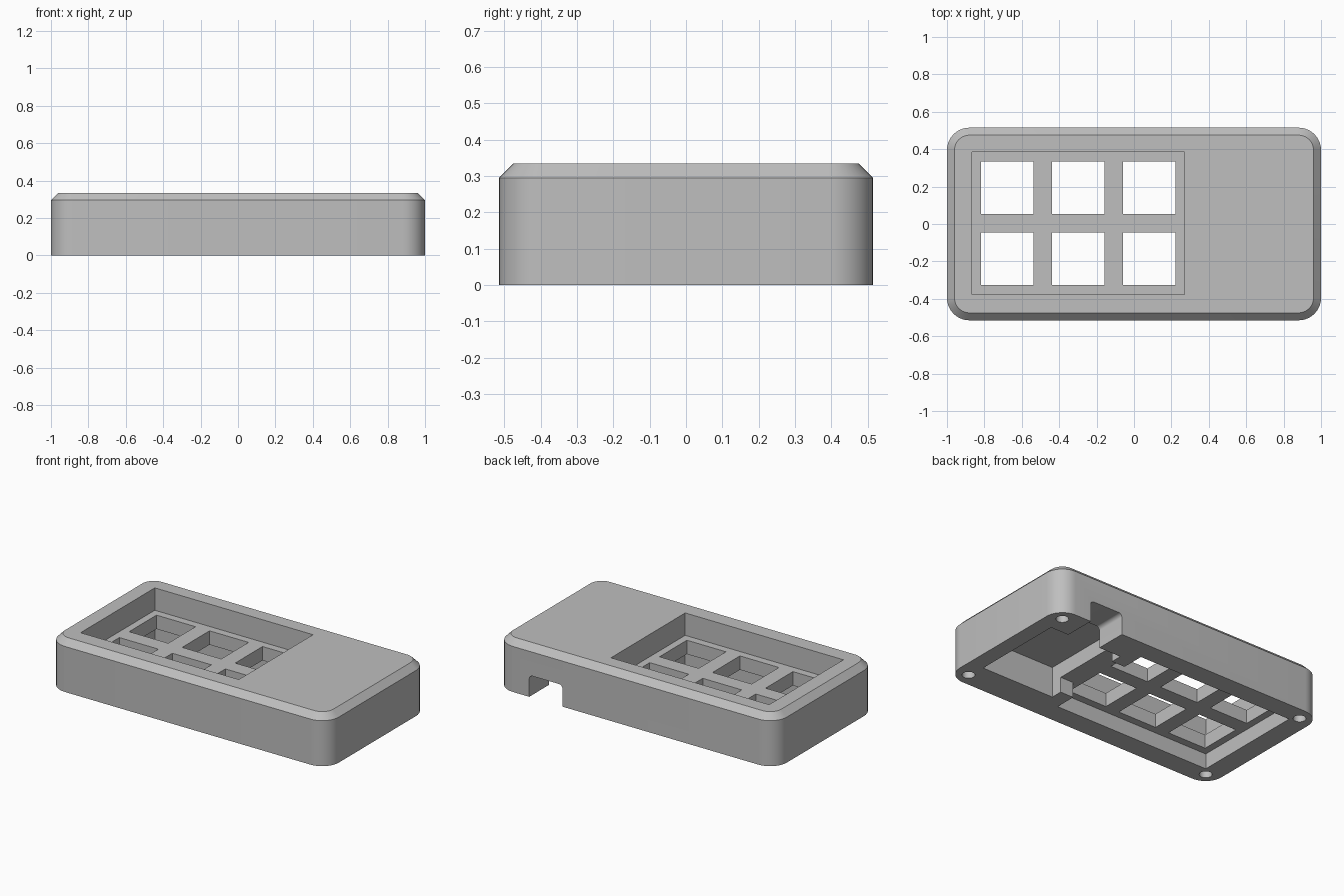
import bpy, bmesh, math
from mathutils import Matrix

old = bpy.data.objects.get("Cube")
if old:
    bpy.data.objects.remove(old, do_unlink=True)

HEIGHT, CHAMFER = 0.335, 0.04
HALF_X, HALF_Y, CORNER = 1.0, 0.515, 0.12
PITCH, KEY = 0.38, 0.28
WELL_X, WELL_Y = -0.298, 0.004      # centre of the key well
PLATE_BOTTOM, PLATE_TOP = 0.10, 0.19

grey = bpy.data.materials.new("plain grey")
grey.use_nodes = True
colour = (0.52, 0.52, 0.52, 1)
grey.diffuse_color = colour
grey.node_tree.nodes["Principled BSDF"].inputs["Base Color"].default_value = colour


def rounded_outline(hx, hy, r, steps=10):
    """Counter-clockwise rounded rectangle."""
    points = []
    for i, (sx, sy) in enumerate([(1, 1), (-1, 1), (-1, -1), (1, -1)]):
        for k in range(steps + 1):
            a = math.pi / 2 * (i + k / steps)
            points.append((sx * (hx - r) + r * math.cos(a),
                           sy * (hy - r) + r * math.sin(a)))
    return points


def loft(name, layers):
    """Closed solid through stacked (outline, z) layers."""
    bm = bmesh.new()
    rings = [[bm.verts.new((x, y, z)) for x, y in outline] for outline, z in layers]
    n = len(rings[0])
    for low, high in zip(rings, rings[1:]):
        for i in range(n):
            j = (i + 1) % n
            bm.faces.new((low[i], low[j], high[j], high[i]))
    bm.faces.new(rings[0][::-1])
    bm.faces.new(rings[-1])
    return finish(name, bm)


def finish(name, bm):
    bmesh.ops.recalc_face_normals(bm, faces=bm.faces)
    mesh = bpy.data.meshes.new(name)
    bm.to_mesh(mesh)
    bm.free()
    mesh.materials.append(grey)
    obj = bpy.data.objects.new(name, mesh)
    bpy.context.collection.objects.link(obj)
    return obj


def box(name, x0, x1, y0, y1, z0, z1):
    bm = bmesh.new()
    place = (Matrix.Translation(((x0 + x1) / 2, (y0 + y1) / 2, (z0 + z1) / 2))
             @ Matrix.Diagonal((x1 - x0, y1 - y0, z1 - z0, 1)))
    bmesh.ops.create_cube(bm, size=1, matrix=place)
    return finish(name, bm)


def cylinder(name, x, y, r, z0, z1):
    bm = bmesh.new()
    bmesh.ops.create_cone(bm, cap_ends=True, segments=32, radius1=r, radius2=r,
                          depth=z1 - z0, matrix=Matrix.Translation((x, y, (z0 + z1) / 2)))
    return finish(name, bm)


# Case shell: rounded block with a chamfered top edge
case = loft("keypad_case", [
    (rounded_outline(HALF_X, HALF_Y, CORNER), 0),
    (rounded_outline(HALF_X, HALF_Y, CORNER), HEIGHT - CHAMFER),
    (rounded_outline(HALF_X - CHAMFER, HALF_Y - CHAMFER, CORNER - CHAMFER), HEIGHT)])

# Key well above and below the switch plate
wx, wy = PITCH * 1.5 - 0.003, PITCH
well = (WELL_X - wx, WELL_X + wx, WELL_Y - wy, WELL_Y + wy)
cutters = [box("key_well_top", *well, PLATE_TOP, HEIGHT + 0.1),
           box("key_well_bottom", *well, -0.1, PLATE_BOTTOM)]

# Switch openings, three columns by two rows
for col in (-1, 0, 1):
    for row in (-0.5, 0.5):
        x, y, h = WELL_X + col * PITCH, WELL_Y + row * PITCH, KEY / 2
        cutters.append(box("switch_hole", x - h, x + h, y - h, y + h, 0.05, 0.25))

# Electronics bay with a wire passage to the key well
cutters.append(box("electronics_bay", 0.365, 0.895, -0.31, 0.31, -0.1, 0.2))
cutters.append(box("wire_passage", 0.2, 0.45, -0.234, 0.234, -0.1, PLATE_BOTTOM))

# Cable slot through the back wall, with rounded upper corners
slot = loft("cable_slot", [(rounded_outline(0.119, 0.14, 0.025), -0.15),
                           (rounded_outline(0.119, 0.14, 0.025), 0.15)])
slot.data.transform(Matrix.Translation((0.644, 0.43, 0)) @ Matrix.Rotation(math.pi / 2, 4, 'X'))
cutters.append(slot)

# Screw holes in the four bottom corners
for sx in (-1, 1):
    for sy in (-1, 1):
        cutters.append(cylinder("screw_hole", sx * 0.908, sy * 0.428, 0.038, -0.1, 0.2))

for cutter in cutters:
    cutter.hide_render = True
    mod = case.modifiers.new(cutter.name, 'BOOLEAN')
    mod.operation, mod.solver, mod.object = 'DIFFERENCE', 'EXACT', cutter

# Bake the cuts and drop the cutters
bpy.context.view_layer.update()
graph = bpy.context.evaluated_depsgraph_get()
result = bpy.data.meshes.new_from_object(case.evaluated_get(graph))
case.modifiers.clear()
case.data = result
for cutter in cutters:
    bpy.data.objects.remove(cutter, do_unlink=True)
result.materials.clear()
result.materials.append(grey)
for face in result.polygons:
    face.material_index = 0

bpy.ops.object.select_all(action='DESELECT')
case.select_set(True)
bpy.context.view_layer.objects.active = case
bpy.ops.object.shade_smooth_by_angle(angle=math.radians(30))
